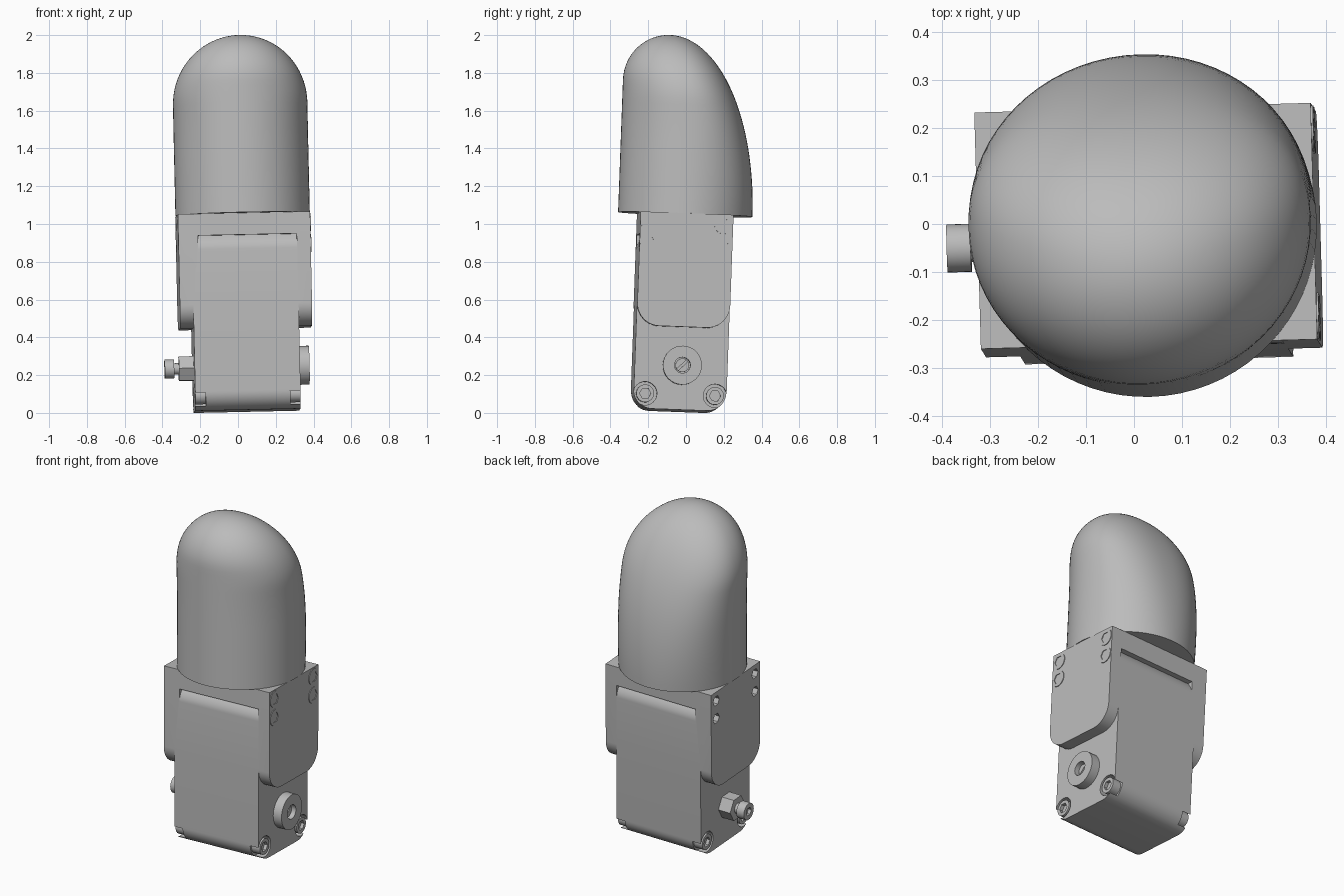
import bpy, bmesh, math
from mathutils import Matrix

cube = bpy.data.objects.get("Cube")
if cube:
    bpy.data.objects.remove(cube)

grey = bpy.data.materials.new("plain grey")
grey.use_nodes = True
colour = (0.5, 0.5, 0.5, 1)
grey.diffuse_color = colour
grey.node_tree.nodes["Principled BSDF"].inputs["Base Color"].default_value = colour

# The whole assembly leans slightly
LEAN = (Matrix.Translation((0.048, -0.042, 0.011))
        @ Matrix.Rotation(math.radians(-2.1), 4, 'X')
        @ Matrix.Rotation(math.radians(-1.3), 4, 'Y')
        @ Matrix.Rotation(math.radians(1.6), 4, 'Z'))
parts = []


def finish(bm, name):
    bmesh.ops.recalc_face_normals(bm, faces=bm.faces)
    mesh = bpy.data.meshes.new(name)
    bm.to_mesh(mesh)
    bm.free()
    mesh.materials.append(grey)
    ob = bpy.data.objects.new(name, mesh)
    bpy.context.collection.objects.link(ob)
    parts.append(ob)
    return ob


def prism(name, profile, x0, x1):
    """Extrude a (y, z) profile along x."""
    bm = bmesh.new()
    face = bm.faces.new([bm.verts.new((x0, y, z)) for y, z in profile])
    new = bmesh.ops.extrude_face_region(bm, geom=[face])["geom"]
    bmesh.ops.translate(bm, vec=(x1 - x0, 0, 0),
                        verts=[v for v in new if isinstance(v, bmesh.types.BMVert)])
    return finish(bm, name)


def circle(y, z, r, n=32):
    return [(y + r * math.cos(2 * math.pi * i / n), z + r * math.sin(2 * math.pi * i / n))
            for i in range(n)]


def rounded_slab(half, z0, z1, r, n=10):
    """Rectangle whose two lower corners are rounded."""
    corner = [(half - r + r * math.sin(a), z0 + r - r * math.cos(a))
              for a in (i * math.pi / 2 / n for i in range(n + 1))]
    return corner + [(half, z1), (-half, z1)] + [(-y, z) for y, z in reversed(corner)]


def combine(ob, tools, operation='DIFFERENCE'):
    for tool in tools:
        mod = ob.modifiers.new(operation.lower(), 'BOOLEAN')
        mod.operation, mod.solver, mod.object = operation, 'EXACT', tool
        bpy.context.view_layer.update()
        mesh = bpy.data.meshes.new_from_object(
            ob.evaluated_get(bpy.context.evaluated_depsgraph_get()))
        ob.modifiers.clear()
        ob.data = mesh
        parts.remove(tool)
        bpy.data.objects.remove(tool)


def socket_head(name, y, z, r, x0, x1, hole, sides=6, depth=0.02):
    """Round head on a side face, hollowed from its outer end x1."""
    out = math.copysign(1, x1)
    head = prism(name, circle(y, z, r), x0, x1)
    combine(head, [prism("socket", circle(y, z, hole, sides), x1 - out * depth, x1 + out * 0.02)])
    return head


# Body: narrow block joined with the wider upper cheeks
HALF, CHEEK, DEPTH, TOP = 0.279, 0.35, 0.246, 1.04
body = prism("body", rounded_slab(DEPTH, 0, TOP, 0.1), -HALF, HALF)
combine(body, [prism("cheeks", rounded_slab(DEPTH, 0.438, TOP, 0.12), -CHEEK, CHEEK)], 'UNION')

# Finger grooves front and back, curving in under a flat lip
cuts = []
for s in (-1, 1):
    arc = [(s * (DEPTH - 0.035 * (i / 8) ** 2), 0.85 + 0.075 * i / 8) for i in range(9)]
    cuts.append(prism("groove", arc + [(s * (DEPTH + 0.05), 0.925), (s * (DEPTH + 0.05), 0.85)],
                      -0.247, 0.277))

# Counterbores at the bottom corners, hex holes in the right cheek
for side in (-1, 1):
    for y in (-0.185, 0.185):
        cuts.append(prism("counterbore", circle(y, 0.08, 0.062),
                          side * (HALF - 0.055), side * (HALF + 0.05)))
for y in (-0.195, 0.195):
    for z in (0.875, 0.985):
        cuts.append(prism("hex_hole", circle(y, z, 0.031, 6), -CHEEK + 0.03, -CHEEK - 0.05))
combine(body, cuts)

# Bottom corner bolts and left cheek bolts
for side in (-1, 1):
    for y in (-0.185, 0.185):
        socket_head("corner_bolt", y, 0.08, 0.047, side * (HALF - 0.06), side * HALF, 0.03)
for y in (-0.195, 0.195):
    for z in (0.875, 0.985):
        socket_head("cheek_bolt", y, z, 0.048, CHEEK - 0.01, CHEEK + 0.004, 0.032, 6, 0.008)

# Left hub: thick collar holding a slotted screw
HUB_Z = 0.235
socket_head("hub_collar", 0.005, HUB_Z, 0.103, HALF - 0.01, HALF + 0.055, 0.042, 32, 0.05)
screw = prism("hub_screw", circle(0.005, HUB_Z, 0.036), HALF - 0.01, HALF + 0.03)
slot = [(0.005 + a * 0.034 - b * 0.004, HUB_Z + a * 0.034 + b * 0.004)
        for a, b in ((-1, -1), (1, -1), (1, 1), (-1, 1))]
combine(screw, [prism("slot", slot, HALF + 0.02, HALF + 0.05)])

# Right fitting: hex nut, stem and socketed cap
prism("fitting_nut", circle(-0.005, 0.23, 0.074, 6), -HALF + 0.01, -HALF - 0.078)
prism("fitting_stem", circle(-0.005, 0.23, 0.03), -HALF - 0.07, -HALF - 0.11)
socket_head("fitting_cap", -0.005, 0.23, 0.05, -HALF - 0.103, -HALF - 0.153, 0.026)

# Dome: round cylinder whose back sweeps forward to the crown
R, CROWN, RISE, SEG, RINGS = 0.356, -0.115, 0.947, 72, 36
bm = bmesh.new()
rings = []
for k in range(RINGS):
    t = math.pi / 2 * k / RINGS
    z = TOP + RISE * math.sin(t)
    up = max(0, (z - TOP - 0.587) / 0.36)
    front_up = max(0, (z - TOP - 0.702) / 0.245)
    width = R * math.sqrt(1 - up * up)
    front = CROWN - (R + CROWN) * math.sqrt(1 - front_up ** 2)
    back = CROWN + (R - CROWN) * math.cos(t)
    mid = CROWN * max(0, (z - TOP - 0.36) / 0.587) ** 2
    power = 2 / (2 + 0.3 * math.sin(2 * t))
    ring = []
    for i in range(SEG):
        c, s = (f(2 * math.pi * i / SEG) for f in (math.cos, math.sin))
        if s > 0:
            x = math.copysign(abs(c) ** power, c) * width
            y = mid + (back - mid) * s ** power
        else:
            x, y = c * width, mid + (mid - front) * s
        ring.append(bm.verts.new((x, y, z)))
    rings.append(ring)
bm.faces.new(rings[0])
tip = bm.verts.new((0, CROWN, TOP + RISE))
for i in range(SEG):
    j = (i + 1) % SEG
    for low, high in zip(rings, rings[1:]):
        bm.faces.new((low[i], low[j], high[j], high[i]))
    bm.faces.new((rings[-1][i], rings[-1][j], tip))
finish(bm, "dome")

# Lean every part and smooth the round faces
bpy.ops.object.select_all(action='DESELECT')
for ob in parts:
    ob.matrix_world = LEAN
    ob.select_set(True)
bpy.context.view_layer.objects.active = parts[0]
bpy.ops.object.shade_smooth_by_angle(angle=math.radians(30))
